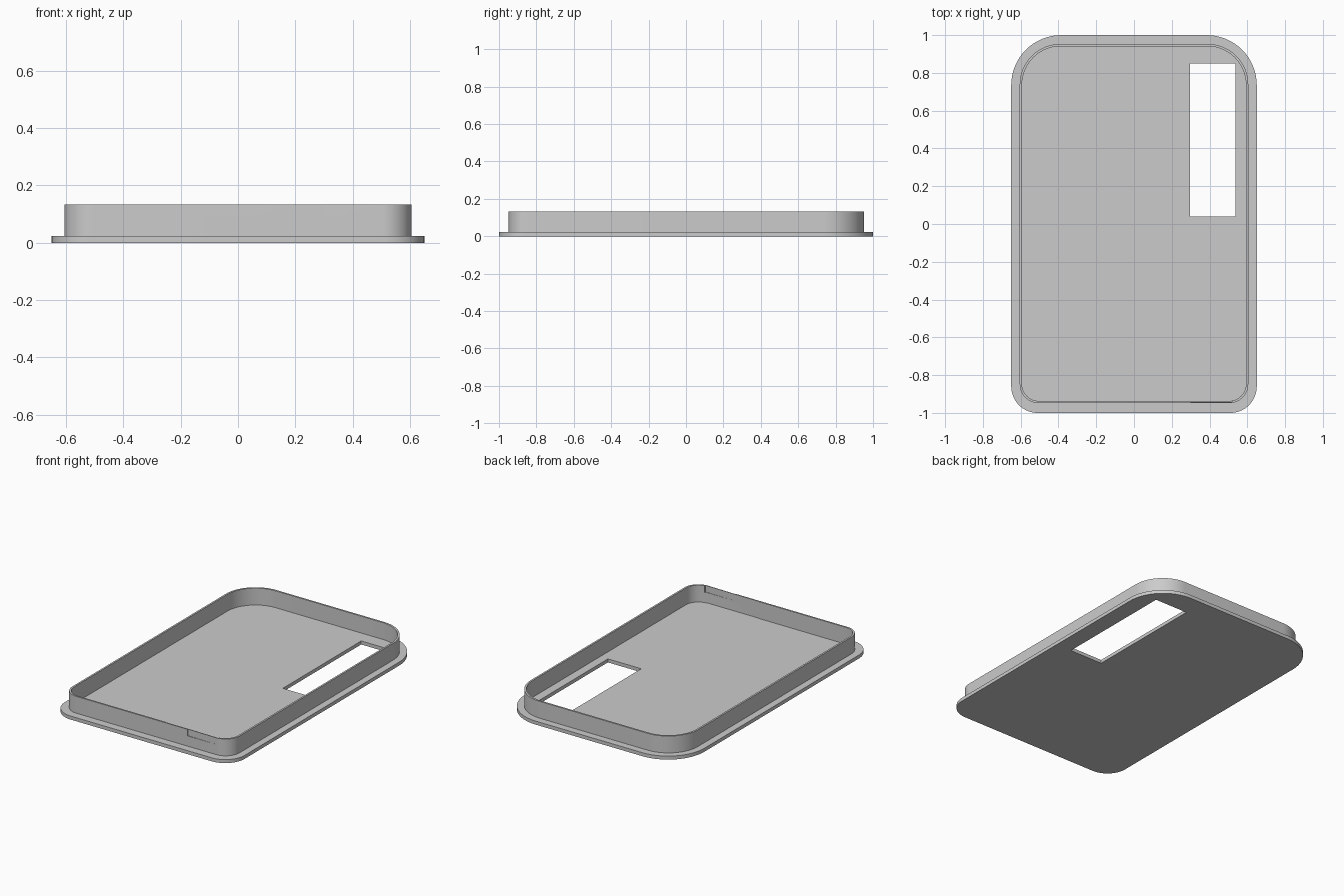
import bpy
import bmesh
from math import cos, sin, pi

if "Cube" in bpy.data.objects:
    bpy.data.objects.remove(bpy.data.objects["Cube"], do_unlink=True)

grey = bpy.data.materials.new("plain grey")
grey.use_nodes = True
colour = (0.6, 0.6, 0.6, 1)
grey.diffuse_color = colour
grey.node_tree.nodes["Principled BSDF"].inputs["Base Color"].default_value = colour


def arc(cx, cy, r, start, steps=16):
    """Quarter circle, anticlockwise from the start angle."""
    return [(cx + r * cos(start + pi / 2 * i / steps),
             cy + r * sin(start + pi / 2 * i / steps)) for i in range(steps + 1)]


def outline(w, front, back, r_front, r_back):
    """Rectangle with one radius at the front and a larger one at the back."""
    return (arc(w - r_back, back - r_back, r_back, 0)
            + arc(r_back - w, back - r_back, r_back, pi / 2)
            + arc(r_front - w, front + r_front, r_front, pi)
            + arc(w - r_front, front + r_front, r_front, 3 * pi / 2))


def prism(name, loops, z0, z1):
    """Filled outline, with any inner loops as holes, extruded from z0 to z1."""
    curve = bpy.data.curves.new(name, 'CURVE')
    curve.dimensions = '2D'
    curve.fill_mode = 'BOTH'
    curve.extrude = (z1 - z0) / 2
    for loop in loops:
        spline = curve.splines.new('POLY')
        spline.points.add(len(loop) - 1)
        for point, (x, y) in zip(spline.points, loop):
            point.co = (x, y, 0, 1)
        spline.use_cyclic_u = True
    temp = bpy.data.objects.new(name + " curve", curve)
    bpy.context.collection.objects.link(temp)
    bpy.context.view_layer.update()
    deps = bpy.context.evaluated_depsgraph_get()
    mesh = bpy.data.meshes.new_from_object(temp.evaluated_get(deps))
    bpy.data.objects.remove(temp, do_unlink=True)

    bm = bmesh.new()
    bm.from_mesh(mesh)
    bmesh.ops.translate(bm, verts=bm.verts, vec=(0, 0, (z0 + z1) / 2))
    bmesh.ops.remove_doubles(bm, verts=bm.verts, dist=0.0002)
    bmesh.ops.recalc_face_normals(bm, faces=bm.faces)
    bm.to_mesh(mesh)
    bm.free()
    mesh.materials.clear()
    mesh.materials.append(grey)
    obj = bpy.data.objects.new(name, mesh)
    bpy.context.collection.objects.link(obj)
    return obj


def cut(target, cutter):
    """Subtract the cutter, apply the result and remove the cutter."""
    mod = target.modifiers.new("cut", 'BOOLEAN')
    mod.operation = 'DIFFERENCE'
    mod.solver = 'EXACT'
    mod.object = cutter
    bpy.context.view_layer.objects.active = target
    bpy.ops.object.modifier_apply(modifier=mod.name)
    bpy.data.objects.remove(cutter, do_unlink=True)


# Flat base plate with the long window
window = [(0.296, 0.04), (0.537, 0.04), (0.537, 0.85), (0.296, 0.85)]
base = prism("base_plate", [outline(0.65, -1, 1, 0.14, 0.265), window], 0, 0.023)

# Thin upright rim, with a tiny step on the inside of its front run
inner = outline(0.593, -0.937, 0.941, 0.09, 0.205)
half = len(inner) * 3 // 4
inner[half:half] = [(0.13, -0.937), (0.13, -0.94)]
inner = [(x, -0.94) if x > 0.13 and y < -0.94 + 0.003 else (x, y) for x, y in inner]
rim = prism("rim_wall", [outline(0.605, -0.948, 0.953, 0.1, 0.215), inner], 0.022, 0.133)

# Shallow wedge recesses on both faces of the front run
for surface, inside, far in ((-0.948, 0.004, -0.97), (-0.94, 0, -0.92)):
    left = surface + inside
    right = surface - (0 if inside else 0.003)
    wedge = [(0.3, left), (0.52, right), (0.52, far), (0.3, far)]
    cut(rim, prism("recess_cutter", [wedge], 0.09, 0.15))

# Smooth round corners, crisp edges
for obj in (base, rim):
    bpy.ops.object.select_all(action='DESELECT')
    obj.select_set(True)
    bpy.context.view_layer.objects.active = obj
    bpy.ops.object.shade_smooth_by_angle(angle=pi / 6)
